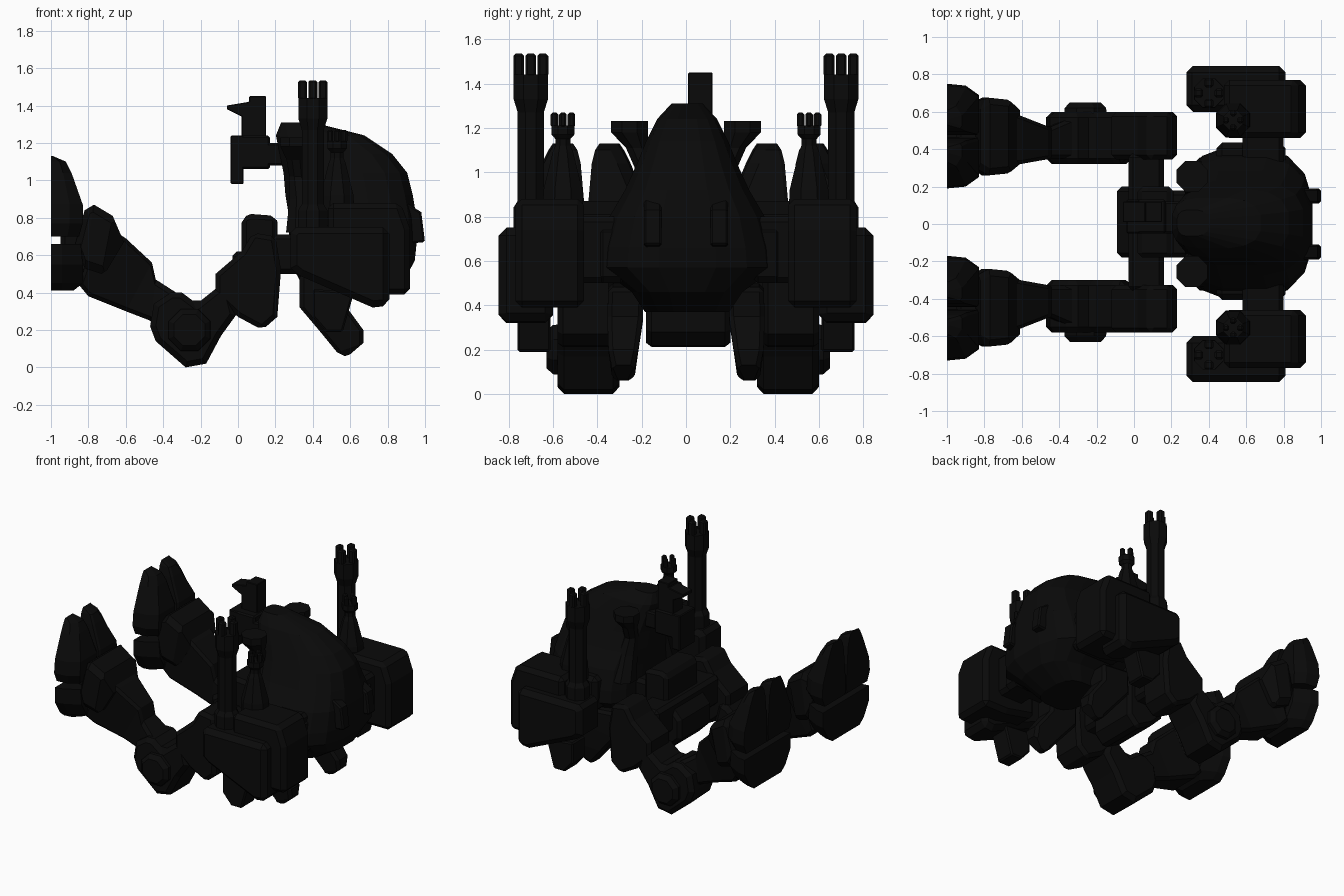
import bpy, bmesh, math
from mathutils import Vector

cube = bpy.data.objects.get("Cube")
if cube:
    bpy.data.objects.remove(cube, do_unlink=True)

black = bpy.data.materials.new("matte_black")
black.use_nodes = True
COLOUR = (0.003, 0.003, 0.003, 1)
black.diffuse_color = COLOUR
black.node_tree.nodes["Principled BSDF"].inputs["Base Color"].default_value = COLOUR


def loft(name, rings, mirror=False, bevel=0.0, shift=0.0):
    """Skin closed rings of points; optionally mirror across y and chamfer."""
    bm = bmesh.new()
    layers = [[bm.verts.new(p) for p in ring] for ring in rings]
    n = len(layers[0])
    for a, b in zip(layers, layers[1:]):
        for i in range(n):
            j = (i + 1) % n
            bm.faces.new((a[i], a[j], b[j], b[i]))
    bm.faces.new(layers[0][::-1])
    bm.faces.new(layers[-1])
    bmesh.ops.recalc_face_normals(bm, faces=bm.faces)
    mesh = bpy.data.meshes.new(name)
    bm.to_mesh(mesh)
    bm.free()
    mesh.materials.append(black)
    obj = bpy.data.objects.new(name, mesh)
    obj.location.y = shift
    bpy.context.collection.objects.link(obj)
    if bevel:
        mod = obj.modifiers.new("chamfer", 'BEVEL')
        mod.width, mod.segments = bevel, 1
        mod.limit_method, mod.angle_limit = 'ANGLE', math.radians(66)
    if mirror:
        obj.modifiers.new("mirror", 'MIRROR').use_axis = (False, True, False)
    return obj


def prism(name, profile, y0, y1, mirror=True, bevel=0.025, shift=0.0):
    """Side profile in x and z, extruded along y."""
    return loft(name, [[(x, y, z) for x, z in profile] for y in (y0, y1)],
                mirror, bevel, shift)


def box(name, x0, x1, y0, y1, z0, z1, **kw):
    return prism(name, [(x0, z0), (x1, z0), (x1, z1), (x0, z1)], y0, y1, **kw)


def circle(c, r, n=8, axis='z'):
    pts = []
    for i in range(n):
        a = 2 * math.pi * (i + 0.5) / n
        u, v = r * math.cos(a), r * math.sin(a)
        pts.append(Vector(c) + Vector((u, v, 0) if axis == 'z' else (u, 0, v)))
    return pts


def turned(name, x, y, steps, n=8):
    """Upright turned part from (height, radius) steps."""
    return loft(name, [circle((x, y, z), r, n) for z, r in steps], mirror=True)


def hull_ring(z, x0, x1, half, n=16):
    cx, rx = (x0 + x1) / 2, (x1 - x0) / 2
    ring = []
    for i in range(n):
        a = 2 * math.pi * (i + 0.5) / n
        c, s = math.cos(a), math.sin(a)
        e = 0.8 if c > 0 else 0.55          # blunter on the leg side
        ring.append((cx + rx * math.copysign(abs(c) ** e, c),
                     half * math.copysign(min(1, abs(s) ** 0.7 * 1.02), s), z))
    return ring


# Torso
loft("torso_hull", [hull_ring(*r) for r in (
    (.37, .42, .74, .19), (.46, .33, .89, .25), (.57, .27, .95, .40),
    (.66, .27, .96, .39), (.80, .27, .96, .35), (.92, .25, .94, .28),
    (1.04, .24, .91, .225), (1.14, .22, .83, .185), (1.24, .20, .68, .135),
    (1.31, .23, .40, .07))], shift=.005)
prism("torso_nub", [(.90, .66), (1, .67), (.98, .83), (.90, .88)], .11, .19, bevel=.01)
box("shoulder_joint", .58, .80, .30, .50, .50, .80)
box("shoulder_cowl", .44, .81, .28, .42, .50, .76, bevel=.03, shift=.015)
box("waist", .16, .36, -.18, .18, .50, .71, mirror=False)

# Exhaust stacks leaning against the hull
loft("exhaust_stack", [circle(c, r) for c, r in (
    ((.34, .25, .72), .09), ((.34, .20, .90), .07), ((.32, .185, 1.02), .05),
    ((.31, .22, 1.11), .055), ((.31, .255, 1.18), .09), ((.31, .255, 1.23), .09))],
    mirror=True)

# Sensor mast
box("mast_bracket", .15, .27, -.05, .12, 1.08, 1.20, mirror=False, bevel=.01)
box("mast_body", 0, .17, -.05, .13, 1.06, 1.24, mirror=False, bevel=.01)
box("mast_shield", -.04, .03, -.05, .13, .98, 1.24, mirror=False, bevel=.006)
prism("mast_head", [(.02, 1.22), (.15, 1.22), (.15, 1.45), (.06, 1.45), (.06, 1.42),
                    (-.06, 1.40), (-.06, 1.38), (.02, 1.34)], .01, .12,
      mirror=False, bevel=.004)

# Arms
prism("arm_outer_block", [(.28, .53), (.33, .49), (.72, .32), (.81, .33), (.81, .75),
                          (.31, .75), (.28, .72)], .60, .845, bevel=.035)
prism("arm_inner_block", [(.48, .44), (.72, .39), (.92, .39), (.92, .74), (.87, .88),
                          (.48, .88)], .46, .77, bevel=.03)
prism("arm_magazine", [(.40, .42), (.40, .27), (.47, .19), (.56, .19), (.62, .40)],
      .61, .76, bevel=.01)


# Large and small guns with four-pronged muzzles
def gun(name, x, y, steps, spread, prong, top):
    turned(name + "_barrel", x, y, steps)
    base = steps[-1][0] - .01
    for i, (dx, dy) in enumerate(((1, 0), (-1, 0), (0, 1), (0, -1))):
        cx, cy = x + dx * spread, y + dy * spread
        box(f"{name}_prong_{i + 1}", cx - prong, cx + prong, cy - prong, cy + prong,
            base, top, bevel=.01)


gun("large_gun", .40, .70, [(.70, .085), (.84, .085), (.87, .064), (1.27, .064),
                            (1.33, .084), (1.44, .084)], .055, .024, 1.535)
gun("small_gun", .53, .555, [(.80, .10), (.92, .095), (1.09, .05), (1.12, .037),
                             (1.15, .037), (1.17, .056), (1.21, .056)], .038, .017, 1.27)

# Slanted thrusters under the torso, drawn in towards their outlets
loft("thruster", [[(xa, a, za), (xa, b, za), (xb, b, zb), (xb, a, zb)]
                  for xa, za, xb, zb, a, b in (
    (.33, .50, .56, .48, .19, .35), (.33, .32, .56, .35, .195, .355),
    (.44, .19, .67, .20, .215, .35), (.53, .08, .67, .13, .23, .335),
    (.57, .06, .60, .07, .26, .31))], mirror=True, bevel=.02)

# Pelvis and hips
prism("pelvis", [(.02, .80), (.07, .82), (.20, .81), (.21, .78), (.21, .28), (.13, .20),
                 (0, .27), (-.09, .36), (-.09, .50), (.02, .62)], -.18, .20,
      mirror=False)
box("hip_axle", -.03, .16, -.36, .38, .40, .62, mirror=False)

# Legs
LEG = dict(shift=.01)
prism("thigh", [(.02, .62), (.08, .72), (.20, .70), (.23, .52), (.21, .27), (.13, .20),
                (0, .27), (-.12, .38), (-.12, .50)], .335, .59, **LEG)
prism("knee", [(-.05, .44), (-.01, .28), (-.09, .17), (-.17, .02), (-.28, 0),
               (-.44, .14), (-.47, .22), (-.45, .34), (-.36, .40), (-.30, .40),
               (-.22, .34), (-.12, .42)], .31, .59, bevel=.03, **LEG)
loft("knee_cap", [circle((-.26, y, .20), r, 8, 'y') for y, r in
                  ((.56, .125), (.61, .12), (.64, .09))], mirror=True, **LEG)


# Shin and ankle guard: four-sided sections running from knee to foot
def limb(name, sections, bevel):
    loft(name, [[(xa, y0, za), (xa, y1, za), (xb, y1, zb), (xb, y0, zb)]
                for xa, za, xb, zb, y0, y1 in sections],
         mirror=True, bevel=bevel, **LEG)


limb("shin", ((-.36, .12, -.30, .38, .34, .57), (-.47, .25, -.44, .47, .34, .51),
              (-.60, .30, -.46, .56, .335, .515), (-.80, .38, -.60, .69, .31, .57),
              (-.85, .44, -.74, .78, .30, .61)), .02)
limb("ankle_guard", ((-.87, .66, -.82, .84, .28, .64), (-.82, .53, -.77, .87, .25, .665),
                     (-.73, .50, -.67, .81, .26, .655), (-.70, .52, -.61, .67, .31, .60)),
     .035)
box("ankle", -.95, -.78, .33, .59, .50, .74, **LEG)


# Feet: a heel and a pair of tapered toes with flat soles
def heel_ring(z, x, a, b):
    return [(-1, a, z), (-.94, a + .01, z), (x, a + .07, z),
            (x, b - .07, z), (-.94, b - .01, z), (-1, b, z)]


loft("heel", [heel_ring(*r) for r in ((.41, -.88, .30, .62), (.45, -.83, .25, .67),
                                      (.55, -.83, .19, .73), (.66, -.84, .19, .73))],
     mirror=True, **LEG)
TOE = ((.70, -.85, .21, .45), (.77, -.83, .18, .455), (.87, -.83, .19, .45),
       (1.04, -.89, .26, .435), (1.10, -.92, .29, .42), (1.13, -.99, .31, .40))


def toe_ring(z, x, a, b, outer):
    plan = [(-1, a), (x - .07 * (1 + x) / .17, a + .01), (x, a + .06),
            (x, b - .015), (x - .01, b), (-1, b)]
    return [(px, .92 - py if outer else py, z) for px, py in plan]


for side, outer in (("inner", False), ("outer", True)):
    loft(side + "_toe", [toe_ring(*t, outer) for t in TOE], mirror=True, **LEG)
